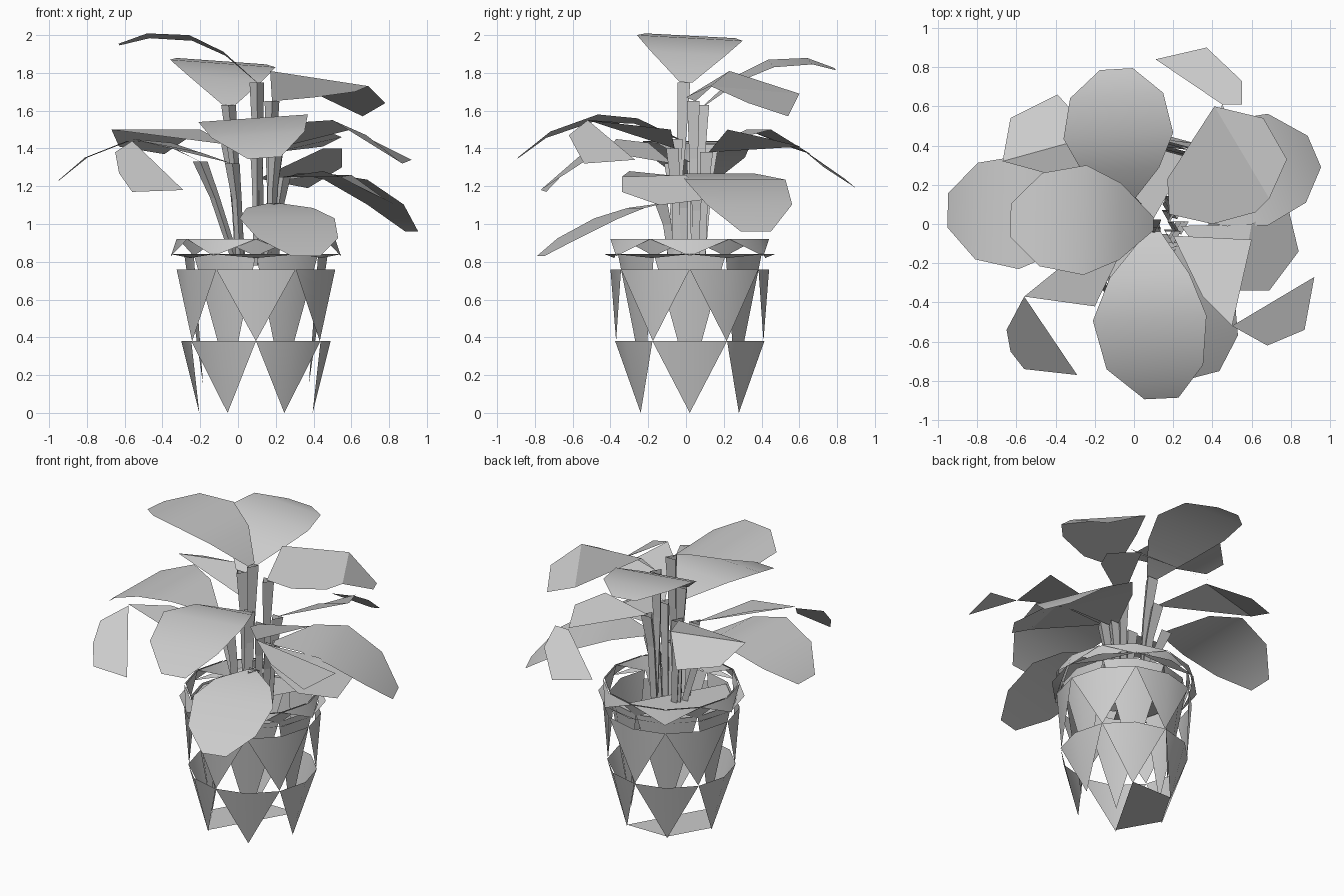
import bpy, math
from mathutils import Vector

CX, CY = 0.095, 0.02          # pot axis


def add_mesh(name, verts, faces, smooth=False):
    me = bpy.data.meshes.new(name)
    me.from_pydata([tuple(v) for v in verts], [], faces)
    me.update()
    ob = bpy.data.objects.new(name, me)
    bpy.context.collection.objects.link(ob)
    if smooth:
        for p in me.polygons:
            p.use_smooth = True
    return ob


def polar(r, deg, z):
    a = math.radians(deg)
    return Vector((CX + r * math.cos(a), CY + r * math.sin(a), z))


def teeth(name, r_base, z_base, r_tip, z_tip, start):
    """Six bent triangles hanging from a 12-sided ring."""
    verts, faces = [], []
    for k in range(6):
        a = start + 60 * k
        i = len(verts)
        verts += [polar(r_tip, a, z_tip)] + [polar(r_base, a + d, z_base) for d in (-30, 0, 30)]
        faces += [(i, i + 2, i + 1), (i, i + 3, i + 2)]
    return add_mesh(name, verts, faces, True)


# pot wall, inner wall and rim
teeth("pot_lower_wall", 0.395, 0.38, 0.30, 0.0, 0)
teeth("pot_upper_wall", 0.42, 0.76, 0.39, 0.38, 30)
teeth("pot_inner_wall", 0.38, 0.84, 0.28, 0.15, 0)
teeth("rim_outer", 0.42, 0.92, 0.45, 0.83, 0)
teeth("rim_lip", 0.45, 0.84, 0.40, 0.82, 30)
teeth("rim_inner", 0.41, 0.92, 0.38, 0.83, 30)

# pot floor and soil, each half a disc
add_mesh("pot_floor", [polar(0.30, a, 0.01) for a in (60, 120, 180, 240)], [(0, 1, 2, 3)])
add_mesh("soil", [polar(0.37, a, 0.83) for a in (60, 90, 120, 150, 180, 210, 240)],
         [tuple(range(7))])


# stem: three-sided open tube from the soil to the leaf base
def stem(name, top):
    top = Vector(top)
    out = Vector((top.x - CX, top.y - CY, 0))
    if out.length > 0.01:
        out.normalize()
    foot = Vector((CX, CY, 0.78)) + out * 0.1
    knee = foot.lerp(top, 0.65) - out * 0.01
    verts, faces = [], []
    for p, r in ((foot, 0.025), (knee, 0.03), (top, 0.045)):
        for k in range(3):
            a = math.radians(120 * k + 30)
            verts.append(p + Vector((r * math.cos(a), r * math.sin(a), 0)))
    for row in (0, 3):
        for k in range(3):
            n = (k + 1) % 3
            faces.append((row + k, row + n, row + 3 + n, row + 3 + k))
    add_mesh(name, verts, faces)


# whole leaf: rounded outline on an arched spine, roll lifts the left edge
OUTLINE = [(0.0, 0.12), (0.25, 0.7), (0.5, 1.0), (0.8, 0.85), (1.0, 0.3)]


def leaf(name, base, mid, tip, width, roll=0.0):
    b, m, t = Vector(base), Vector(mid), Vector(tip)
    ctrl = m * 2 - (b + t) / 2
    ax = t - b
    side = Vector((-ax.y, ax.x, 0)).normalized()
    verts, faces = [], []
    for u, w in OUTLINE:
        c = b * (1 - u) ** 2 + ctrl * 2 * u * (1 - u) + t * u * u
        off = side * width * w + Vector((0, 0, roll * w))
        verts += [c - off, c + off]
    for i in range(0, 8, 2):
        faces.append((i, i + 2, i + 3, i + 1))
    add_mesh(name, verts, faces, True)
    stem(name + "_stem", base)


leaf("leaf_top", (0.10, 0, 1.75), (-0.25, 0.02, 1.985), (-0.63, 0.02, 1.95), 0.28, 0.015)
leaf("leaf_left", (-0.20, 0.05, 1.33), (-0.58, 0.06, 1.44), (-0.95, 0.07, 1.23), 0.29)
leaf("leaf_front", (0.10, -0.04, 1.45), (0.08, -0.48, 1.56), (0.14, -0.89, 1.35), 0.29, 0.02)
leaf("leaf_back", (-0.05, 0.10, 1.63), (-0.08, 0.45, 1.85), (-0.09, 0.79, 1.82), 0.28, 0.02)
leaf("leaf_right_lower", (0.22, 0.07, 1.23), (0.57, 0.26, 1.235), (0.92, 0.37, 0.96), 0.29)
leaf("leaf_front_low", (0.19, -0.12, 1.11), (0.26, -0.42, 1.03), (0.36, -0.77, 0.83), 0.26)


# faceted leaves: flat outer piece plus the inner piece next to the stem
def split_leaf(name, base, outer, inner=()):
    add_mesh(name + "_outer", outer, [tuple(range(len(outer)))])
    if inner:
        ring = [base, *inner]
        add_mesh(name + "_inner", ring, [tuple(range(len(ring)))])
    stem(name + "_stem", base)


split_leaf("leaf_right_upper", (0.18, 0.05, 1.65),
           [(0.41, 0.60, 1.69), (0.66, 0.54, 1.57), (0.78, 0.33, 1.64), (0.69, 0.13, 1.73)],
           [(0.40, 0.0, 1.67), (0.62, 0.06, 1.70), (0.69, 0.13, 1.73),
            (0.41, 0.60, 1.69), (0.17, 0.23, 1.81)])
split_leaf("leaf_front_left", (-0.03, -0.07, 1.32),
           [(-0.56, -0.37, 1.44), (-0.65, -0.54, 1.38), (-0.63, -0.65, 1.27),
            (-0.56, -0.74, 1.17), (-0.29, -0.77, 1.18)],
           [(-0.35, -0.20, 1.43), (-0.56, -0.37, 1.45), (-0.20, -0.42, 1.38)])
split_leaf("leaf_back_left", (-0.05, 0.15, 1.42),
           [(-0.67, 0.32, 1.50), (-0.63, 0.54, 1.41), (-0.39, 0.66, 1.37), (-0.20, 0.45, 1.50)],
           [(-0.20, 0.45, 1.50), (-0.67, 0.32, 1.50)])
split_leaf("leaf_back_right", (0.20, 0.12, 1.38),
           [(0.11, 0.84, 1.24), (0.37, 0.90, 1.19), (0.55, 0.73, 1.30),
            (0.55, 0.61, 1.40), (0.45, 0.61, 1.40)],
           [(0.45, 0.22, 1.50), (0.55, 0.40, 1.46), (0.45, 0.61, 1.41)])
split_leaf("leaf_right", (0.24, -0.01, 1.25),
           [(0.60, 0.0, 1.26), (0.54, -0.34, 1.25), (0.69, -0.34, 1.17),
            (0.84, -0.14, 1.10), (0.78, 0.11, 1.13)],
           [(0.45, -0.30, 1.28), (0.54, -0.34, 1.25), (0.60, 0.0, 1.26)])
split_leaf("leaf_front_right", (0.20, -0.06, 1.40),
           [(0.50, -0.52, 1.55), (0.68, -0.62, 1.47), (0.87, -0.54, 1.32), (0.92, -0.27, 1.34)],
           [(0.35, -0.37, 1.54), (0.50, -0.52, 1.55), (0.60, -0.08, 1.50)])
